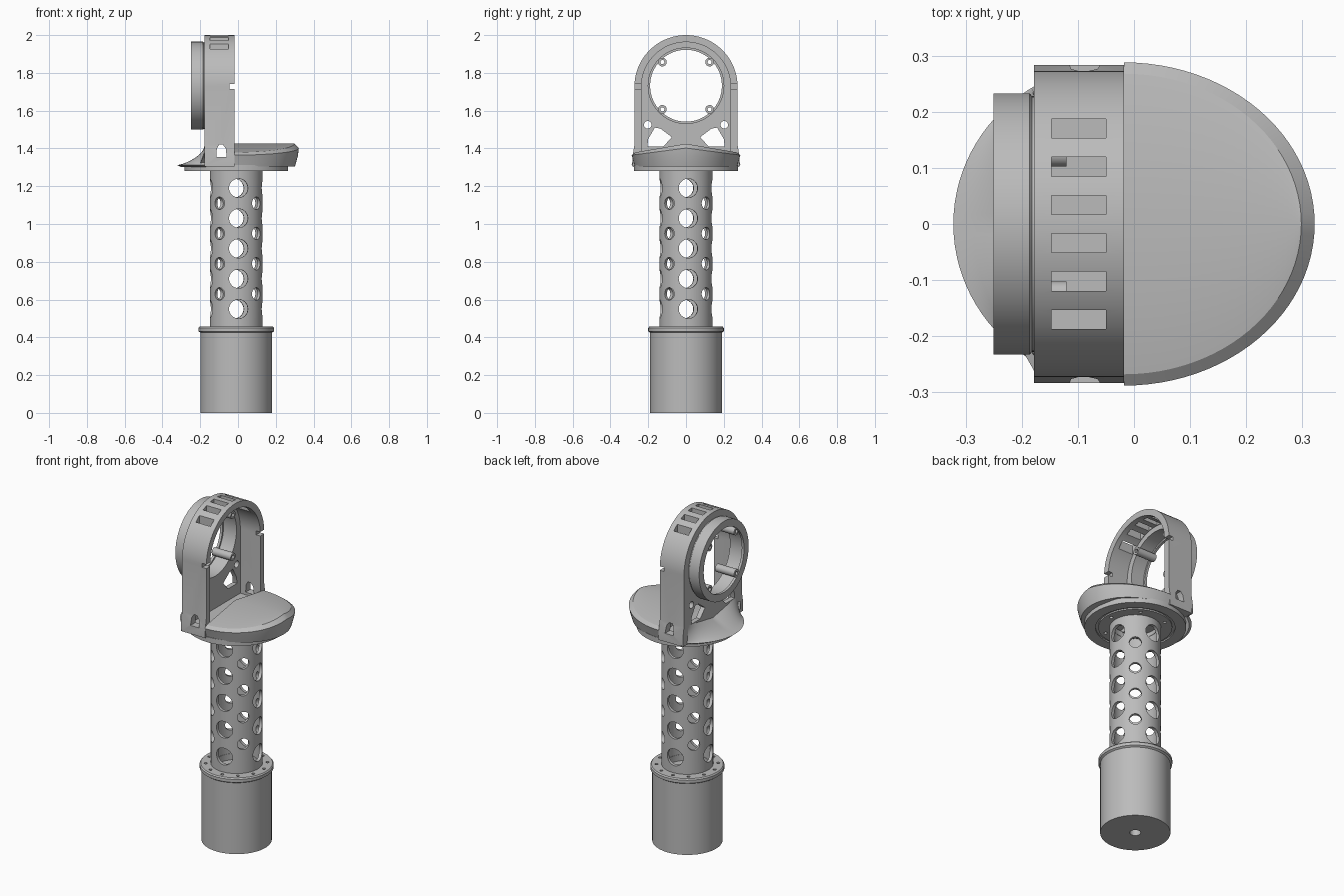
import bpy, bmesh, math
from mathutils import Matrix, Vector

if "Cube" in bpy.data.objects:
    bpy.data.objects.remove(bpy.data.objects["Cube"], do_unlink=True)

AX = -0.009          # axis of handle and tube
HUB = 1.727          # height of the ring centre
grey = bpy.data.materials.new("plain grey")
grey.use_nodes = True
grey.diffuse_color = (0.5, 0.5, 0.5, 1)
grey.node_tree.nodes["Principled BSDF"].inputs["Base Color"].default_value = (0.5, 0.5, 0.5, 1)


def make(name, bm):
    bmesh.ops.recalc_face_normals(bm, faces=bm.faces)
    mesh = bpy.data.meshes.new(name)
    bm.to_mesh(mesh)
    bm.free()
    obj = bpy.data.objects.new(name, mesh)
    bpy.context.collection.objects.link(obj)
    mesh.materials.append(grey)
    return obj


def activate(obj):
    bpy.ops.object.select_all(action='DESELECT')
    obj.select_set(True)
    bpy.context.view_layer.objects.active = obj


def finish(obj, angle=30):
    activate(obj)
    bpy.ops.object.shade_smooth_by_angle(angle=math.radians(angle))


def cut(obj, bm):
    cutter = make("cutter", bm)
    cutter.hide_render = True
    mod = obj.modifiers.new("cut", 'BOOLEAN')
    mod.operation, mod.solver, mod.object = 'DIFFERENCE', 'EXACT', cutter
    activate(obj)
    bpy.ops.object.modifier_apply(modifier=mod.name)
    bpy.data.objects.remove(cutter, do_unlink=True)


def prism(bm, pts, start, end, axis='X'):
    """Extrude a closed outline; pts are (y, z) for X, (x, z) for Y."""
    place = (lambda a, b, d: (d, a, b)) if axis == 'X' else (lambda a, b, d: (a, d, b))
    lo = [bm.verts.new(place(a, b, start)) for a, b in pts]
    hi = [bm.verts.new(place(a, b, end)) for a, b in pts]
    bm.faces.new(lo)
    bm.faces.new(hi[::-1])
    for i in range(len(pts)):
        j = (i + 1) % len(pts)
        bm.faces.new((lo[i], hi[i], hi[j], lo[j]))


def circle(r, y, z, n=24):
    return [(y + r * math.cos(2 * math.pi * i / n), z + r * math.sin(2 * math.pi * i / n)) for i in range(n)]


def box(x0, x1, z0, z1):
    return [(x0, z0), (x1, z0), (x1, z1), (x0, z1)]


def rod(bm, start, direction, r, length, n=24):
    d = Vector(direction).normalized()
    m = Matrix.Translation(Vector(start) + d * length / 2) @ d.to_track_quat('Z', 'Y').to_matrix().to_4x4()
    bmesh.ops.create_cone(bm, cap_ends=True, segments=n, radius1=r, radius2=r, depth=length, matrix=m)


def lathe(name, profile, matrix, n=96):
    """Spin a closed (radius, height) profile about the local z axis."""
    bm = bmesh.new()
    rings = [[bm.verts.new((r * math.cos(2 * math.pi * k / n), r * math.sin(2 * math.pi * k / n), h))
              for r, h in profile] for k in range(n)]
    for k in range(n):
        a, b = rings[k], rings[(k + 1) % n]
        for i in range(len(profile)):
            j = (i + 1) % len(profile)
            bm.faces.new((a[i], b[i], b[j], a[j]))
    bm.transform(matrix)
    return make(name, bm)


def around(r, count, turn=0):
    for k in range(count):
        a = turn + 2 * math.pi * k / count
        yield AX + r * math.cos(a), r * math.sin(a)


def loft(name, rings):
    """Skin open rows of points, then close the remaining gaps."""
    bm = bmesh.new()
    rows = [[bm.verts.new(p) for p in ring] for ring in rings]
    for a, b in zip(rows, rows[1:]):
        for i in range(len(a) - 1):
            bm.faces.new((a[i], a[i + 1], b[i + 1], b[i]))
    bmesh.ops.remove_doubles(bm, verts=bm.verts, dist=1e-5)
    bmesh.ops.holes_fill(bm, edges=[e for e in bm.edges if e.is_boundary], sides=0)
    return make(name, bm)


UP = Matrix.Translation((AX, 0, 0))
SIDE = Matrix.Translation((0, 0, HUB + 0.005)) @ Matrix.Rotation(math.pi / 2, 4, 'Y')

# Base canister with collar, centre hole and screw holes
canister = lathe("base_canister", [(0.03, 0), (0.19, 0), (0.19, 0.425), (0.2, 0.432), (0.2, 0.45),
                                   (0.194, 0.457), (0.12, 0.457), (0.12, 0.42), (0.03, 0.42)], UP)
holes = bmesh.new()
for x, y in around(0.167, 12, 0.13):
    rod(holes, (x, y, 0.44), (0, 0, 1), 0.009, 0.05, 12)
cut(canister, holes)
finish(canister)

# Perforated tube: big and small holes in staggered rows
tube = lathe("perforated_tube", [(0.14, 0.44), (0.14, 1.29), (0.122, 1.29), (0.122, 0.44)], UP)
holes = bmesh.new()
turn = math.radians(5)
for rows, z0, r, start in ((5, 0.55, 0.05, turn), (4, 0.63, 0.033, turn + math.pi / 4)):
    for row in range(rows):
        for x, y in around(0.09, 4, start):
            rod(holes, (x, y, z0 + 0.16 * row), (x - AX, y, 0), r, 0.1, 32)
cut(tube, holes)
finish(tube)

# Mounting disc with screw holes underneath
disc = lathe("mounting_disc", [(0.12, 1.28), (0.2, 1.28), (0.2, 1.288), (0.215, 1.288), (0.215, 1.28),
                               (0.275, 1.28), (0.275, 1.312), (0.12, 1.312)], UP)
holes = bmesh.new()
for x, y in around(0.17, 6):
    rod(holes, (x, y, 1.25), (0, 0, 1), 0.01, 0.045, 12)
cut(disc, holes)
finish(disc)

# Front guard: ridged half-oval shelf with a chamfered rim
N = 48
arc = [math.pi * (i / N - 0.5) for i in range(N + 1)]


def shelf_row(s, z, slope):
    return [(-0.018 + 0.34 * s * math.cos(a), 0.288 * s * math.sin(a),
             z - slope * abs(0.288 * s * math.sin(a))) for a in arc]


top = shelf_row(0.93, 1.425, 0.17)
ridge = [(x, 0, 1.425) for x, y, z in top]
guard = loft("guard_shelf", [shelf_row(0.94, 1.305, 0), shelf_row(0.985, 1.36, 0.03),
                             shelf_row(1, 1.402, 0.13), top, ridge])
finish(guard, 25)

# Rear lip: dished fairing sweeping up to the tower wall
rows = [[(-0.02 - 0.285 * math.cos(a), 0.278 * math.sin(a), 1.303) for a in arc]]
for k in range(9):
    t = k / 8
    rows.append([((1 - t) * (-0.02 - 0.302 * math.cos(a)) + t * -0.178,
                  ((1 - t) * 0.288 + t * 0.272) * math.sin(a),
                  1.312 + (0.06 + 0.05 * abs(math.sin(a))) * t ** 1.4) for a in arc])
# keep the fairing outside the tower's rear face
rows = [[(min(x, -0.17), y, z) for x, y, z in row] for row in rows]
lip = loft("rear_lip", rows)
finish(lip, 35)


# Tower: hollow arch, open towards the shelf
def arch(r, bottom, foot=0):
    pts = [(r + foot, bottom)] + ([(r + foot, 1.36), (r, 1.42)] if foot else [])
    curve = [(r * math.cos(math.pi * i / 64), HUB + r * math.sin(math.pi * i / 64)) for i in range(65)]
    return pts + curve + [(-y, z) for y, z in pts[::-1]]


bm = bmesh.new()
prism(bm, arch(0.273, 1.305, 0.01), -0.178, -0.018)
tower = make("arch_tower", bm)
cavity = bmesh.new()
prism(cavity, arch(0.236, 1.34), -0.15, 0.1)
cut(tower, cavity)

# Rear wall bore, web windows and bolt holes
holes = bmesh.new()
prism(holes, circle(0.2, 0, HUB + 0.005, 96), -0.3, -0.1)
for s in (-1, 1):
    prism(holes, [(s * y, z) for y, z in ((0.205, 1.41), (0.2, 1.45), (0.165, 1.51), (0.135, 1.505),
                                          (0.075, 1.46), (0.12, 1.41))], -0.3, -0.1)
    prism(holes, circle(0.02, s * 0.203, 1.525), -0.3, -0.1)
cut(tower, holes)

# Side windows, side notches and top cooling slots
holes = bmesh.new()
prism(holes, [(-0.115, 1.355), (-0.06, 1.355), (-0.065, 1.4), (-0.08, 1.42), (-0.1, 1.42), (-0.112, 1.4)],
      -0.4, 0.4, 'Y')
prism(holes, box(-0.045, 0.02, 1.716, 1.74), -0.4, 0.4, 'Y')
for k in range(6):
    y = -0.17 + 0.068 * k
    prism(holes, box(-0.147, -0.05, 1.8, 2.1), y - 0.017, y + 0.017, 'Y')
cut(tower, holes)
finish(tower)

# Mounting ring on the rear of the tower
ring = lathe("mounting_ring", [(0.19, -0.25), (0.233, -0.25), (0.233, -0.186), (0.228, -0.182), (0.228, -0.17),
                               (0.2, -0.17), (0.2, -0.235), (0.19, -0.235)], SIDE)
finish(ring)

# Four hollow screw posts inside the ring
for k in range(4):
    a = math.pi / 4 + k * math.pi / 2
    post = lathe("screw_post", [(0.011, -0.245), (0.023, -0.245), (0.023, -0.12), (0.011, -0.12)],
                 Matrix.Translation((0, 0.177 * math.cos(a), 0.177 * math.sin(a))) @ SIDE, 24)
    finish(post)
